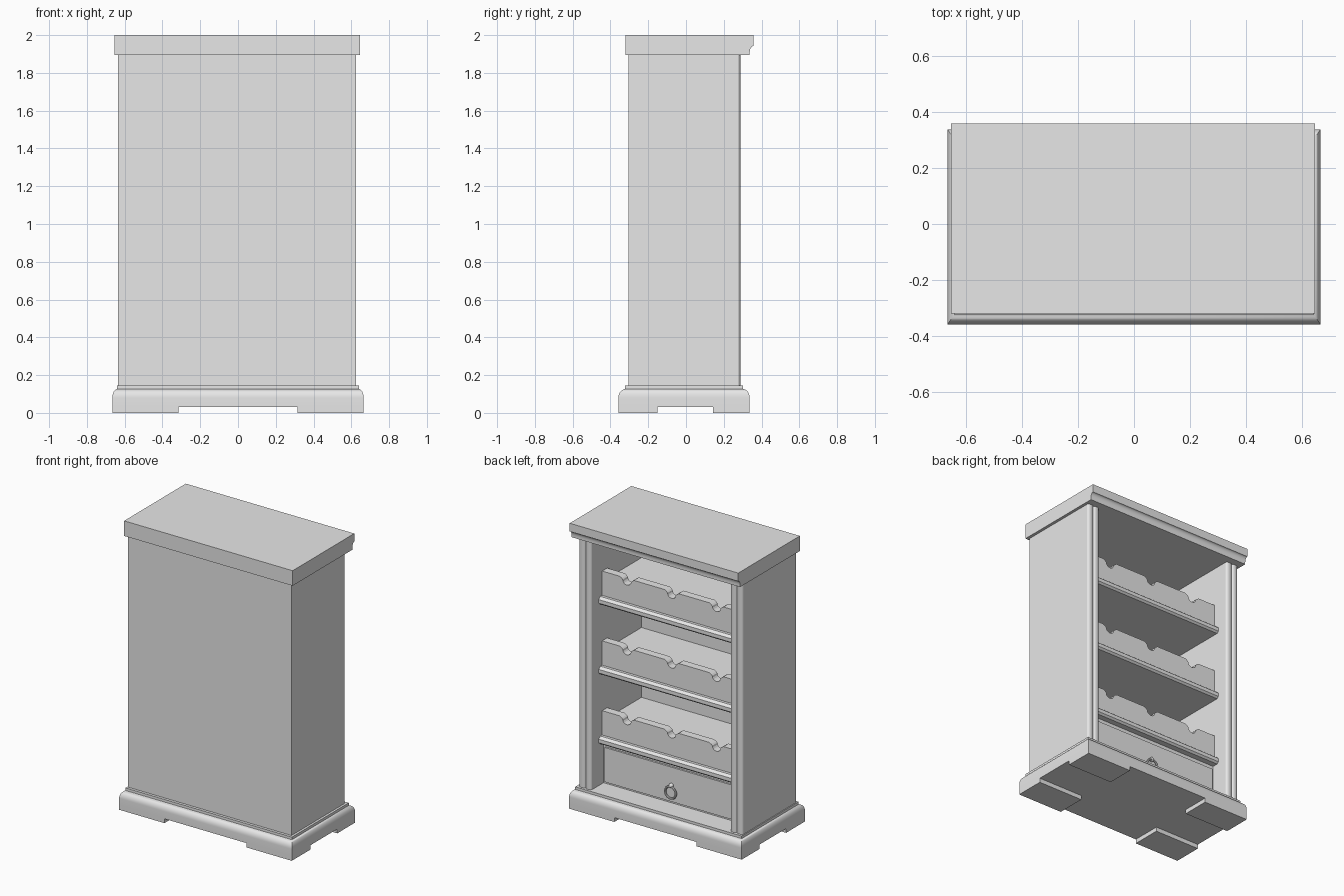
import bpy, bmesh, math
from mathutils import Vector

cube = bpy.data.objects.get("Cube")
if cube:
    bpy.data.objects.remove(cube, do_unlink=True)

grey = bpy.data.materials.new("plain grey")
grey.use_nodes = True
grey.diffuse_color = (0.8, 0.8, 0.8, 1)
grey.node_tree.nodes["Principled BSDF"].inputs["Base Color"].default_value = (0.8, 0.8, 0.8, 1)


def finish(obj, smooth=False):
    obj.data.materials.append(grey)
    if smooth:
        bpy.ops.object.select_all(action="DESELECT")
        obj.select_set(True)
        bpy.context.view_layer.objects.active = obj
        bpy.ops.object.shade_smooth_by_angle(angle=math.radians(35))
    return obj


def from_bmesh(name, bm, smooth=False):
    bmesh.ops.recalc_face_normals(bm, faces=bm.faces)
    mesh = bpy.data.meshes.new(name)
    bm.to_mesh(mesh)
    bm.free()
    obj = bpy.data.objects.new(name, mesh)
    bpy.context.collection.objects.link(obj)
    return finish(obj, smooth)


def prism(name, points, axis, lo, hi, smooth=False):
    """Extrude a 2D outline along an axis; the outline uses the other two axes in order."""
    bm = bmesh.new()
    verts = []
    for p in points:
        co = list(p)
        co.insert(axis, lo)
        verts.append(bm.verts.new(co))
    face = bm.faces.new(verts)
    ext = bmesh.ops.extrude_face_region(bm, geom=[face])["geom"]
    move = Vector((0, 0, 0))
    move[axis] = hi - lo
    bmesh.ops.translate(bm, vec=move, verts=[g for g in ext if isinstance(g, bmesh.types.BMVert)])
    return from_bmesh(name, bm, smooth)


def box(name, x0, x1, y0, y1, z0, z1):
    return prism(name, [(x0, y0), (x1, y0), (x1, y1), (x0, y1)], 2, z0, z1)


def arc(cx, cy, rx, ry, start, end, steps):
    return [(cx + rx * math.cos(math.radians(start + (end - start) * i / steps)),
             cy + ry * math.sin(math.radians(start + (end - start) * i / steps)))
            for i in range(steps + 1)]


# Carcass limits
MID = -0.005
OUT, INN = 0.63, 0.535
BASE_TOP, BODY_TOP = 0.145, 1.895
BACK, FACE = -0.304, 0.275
LEFT, RIGHT = MID + INN, MID - INN

# Moulded plinth: stacked rectangles following a rounded shoulder
bm = bmesh.new()
rings = []
shoulder = [(1 - c, z) for c, z in arc(0, 0.08, 1, 0.045, 0, 80, 7)]
for t, z in [(0, 0.03)] + shoulder + [(1, 0.127), (1, BASE_TOP)]:
    x, y0, y1 = 0.665 - 0.024 * t, -0.358 + 0.035 * t, 0.337 - 0.034 * t
    rings.append([bm.verts.new(c) for c in ((-x, y0, z), (x, y0, z), (x, y1, z), (-x, y1, z))])
for a, b in zip(rings, rings[1:]):
    for i in range(4):
        j = (i + 1) % 4
        bm.faces.new((a[i], a[j], b[j], b[i]))
bm.faces.new(rings[0])
bm.faces.new(rings[-1])
from_bmesh("plinth", bm, True)

# Corner feet
for sx, side in ((-1, "right"), (1, "left")):
    xs = sorted((sx * 0.665, sx * 0.316))
    box(f"front_{side}_foot", *xs, -0.358, -0.152, 0, 0.03)
    box(f"rear_{side}_foot", *xs, 0.142, 0.337, 0, 0.03)

# Side walls and the closed panel
box("closed_panel", RIGHT, LEFT, BACK, -0.267, BASE_TOP, BODY_TOP)
for sx, side in ((-1, "right"), (1, "left")):
    xs = sorted((MID + sx * INN, MID + sx * OUT))
    box(f"{side}_wall", *xs, BACK, FACE, BASE_TOP, BODY_TOP)
    # Two vertical reeds on each stile
    half = (OUT - INN) / 4
    for k in (1, 3):
        prism(f"{side}_reed", arc(xs[0] + k * half, FACE, half, 0.013, 0, 180, 8),
              2, BASE_TOP, BODY_TOP, True)

# Top with a cove moulding on the open side
cove = arc(0.358, 1.908, 0.021, 0.035, 90, 180, 6)
prism("top", [(-0.32, BODY_TOP), (-0.32, 2), (0.358, 2)] + cove + [(0.337, BODY_TOP)],
      0, -0.653, 0.645, True)

# Bottle shelves: moulded board, cradle bed and notched rail
for level, z in enumerate((0.483, 0.969, 1.455)):
    board = [(-0.267, z - 0.052), (0.19, z - 0.052), (0.203, z - 0.04),
             (0.203, z - 0.015), (0.185, z), (-0.267, z)]
    prism(f"shelf_{level}", board, 0, RIGHT, LEFT)
    box(f"cradle_bed_{level}", RIGHT, LEFT, -0.267, 0.11, z, z + 0.097)
    rail = [(RIGHT, z), (RIGHT, z + 0.169)]
    for cx in (MID - 0.345, MID, MID + 0.345):
        rail.append((cx - 0.055, z + 0.169))
        rail.append((cx - 0.04, z + 0.16))
        rail += arc(cx, z + 0.152, 0.032, 0.03, 180, 360, 8)
        rail.append((cx + 0.04, z + 0.16))
        rail.append((cx + 0.055, z + 0.169))
    rail += [(LEFT, z + 0.169), (LEFT, z)]
    prism(f"bottle_rail_{level}", rail, 1, 0.11, 0.165)

# Drawer with its surround
box("drawer_surround", RIGHT, LEFT, -0.267, 0.15, BASE_TOP, 0.431)
box("drawer_front", RIGHT + 0.018, LEFT - 0.018, 0.15, 0.163, 0.16, 0.4)

# Ring pull hanging from a small knob
bpy.ops.mesh.primitive_uv_sphere_add(segments=16, ring_count=8, radius=0.016,
                                     location=(MID, 0.17, 0.275))
bpy.context.object.name = "pull_knob"
finish(bpy.context.object, True)
bpy.ops.mesh.primitive_torus_add(major_segments=28, minor_segments=8, major_radius=0.041,
                                 minor_radius=0.007, location=(MID, 0.178, 0.23),
                                 rotation=(math.pi / 2, 0, 0))
bpy.context.object.name = "pull_ring"
finish(bpy.context.object, True)
